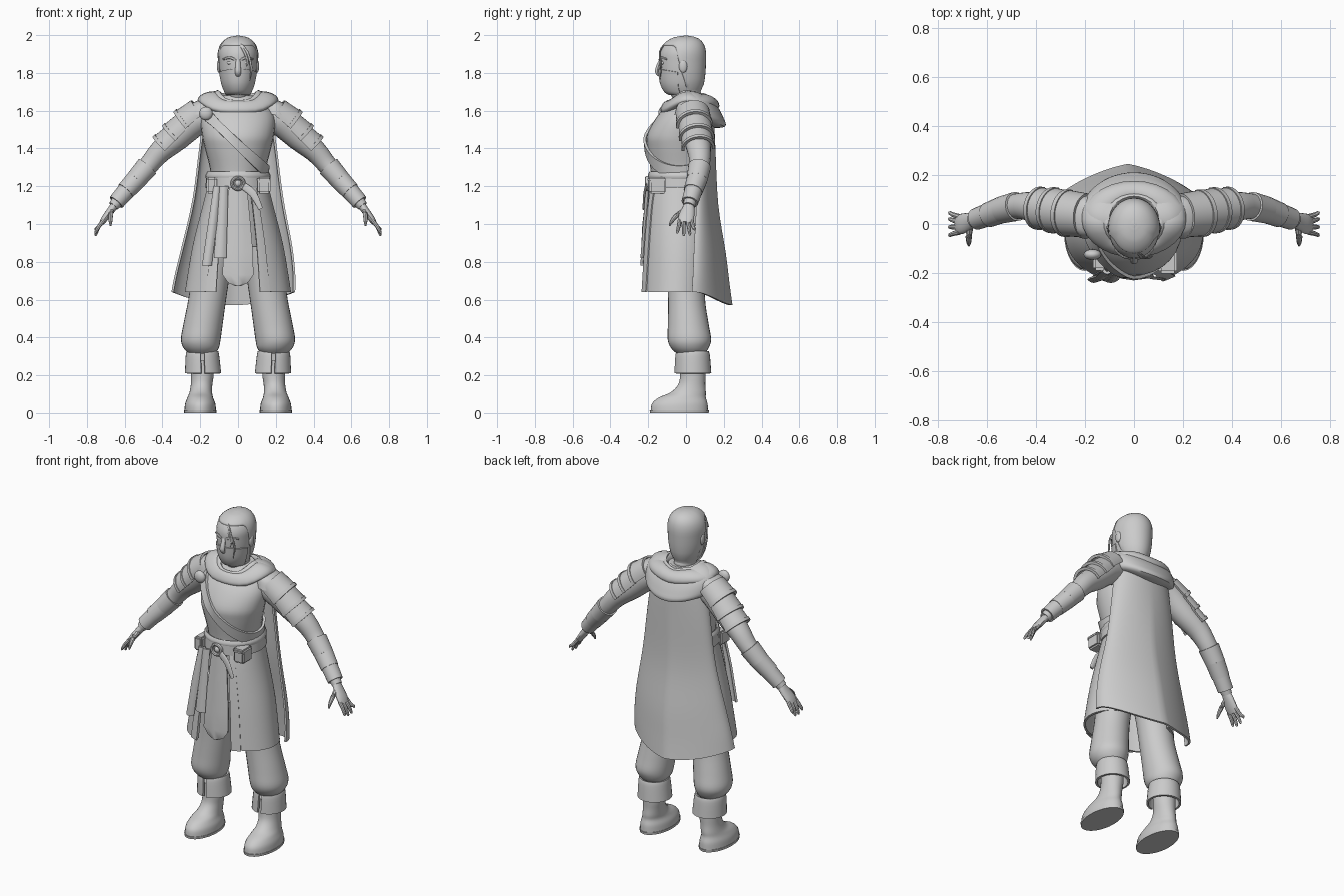
import bpy, bmesh
from math import sin, cos, radians, pi
from mathutils import Vector

if "Cube" in bpy.data.objects:
    bpy.data.objects.remove(bpy.data.objects["Cube"])

GREY = (0.6, 0.6, 0.6, 1)
mat = bpy.data.materials.new("plain grey")
mat.use_nodes = True
mat.diffuse_color = GREY
mat.node_tree.nodes["Principled BSDF"].inputs["Base Color"].default_value = GREY


def finish(name, bm, thick=0, mirror=False, angle=40):
    """Turn a bmesh into a shaded object, with optional thickness and mirror."""
    bmesh.ops.recalc_face_normals(bm, faces=bm.faces)
    me = bpy.data.meshes.new(name)
    bm.to_mesh(me)
    bm.free()
    ob = bpy.data.objects.new(name, me)
    bpy.context.collection.objects.link(ob)
    me.materials.append(mat)
    bpy.ops.object.select_all(action='DESELECT')
    ob.select_set(True)
    bpy.context.view_layer.objects.active = ob
    if thick:
        m = ob.modifiers.new("thickness", 'SOLIDIFY')
        m.thickness, m.offset = thick, 0
    if mirror:
        ob.modifiers.new("mirror", 'MIRROR').use_mirror_merge = False
    for m in list(ob.modifiers):
        bpy.ops.object.modifier_apply(modifier=m.name)
    bpy.ops.object.shade_smooth_by_angle(angle=radians(angle))


def refine(rows, steps=4):
    """Catmull-Rom interpolation of tuples."""
    out = []
    for i in range(len(rows) - 1):
        a, b, c, d = (rows[min(max(i + k, 0), len(rows) - 1)] for k in (-1, 0, 1, 2))
        for s in range(steps):
            t = s / steps
            out.append(tuple(q + t / 2 * (r - p + t * (2*p - 5*q + 4*r - w + t * (3*(q - r) + w - p)))
                             for p, q, r, w in zip(a, b, c, d)))
    return out + [rows[-1]]


def skin(name, rings, closed=True, caps=True, **kw):
    bm = bmesh.new()
    grid = [[bm.verts.new(p) for p in ring] for ring in rings]
    n = len(grid[0])
    for r0, r1 in zip(grid, grid[1:]):
        for j in range(n if closed else n - 1):
            k = (j + 1) % n
            bm.faces.new((r0[j], r0[k], r1[k], r1[j]))
    if closed and caps:
        bm.faces.new(grid[0])
        bm.faces.new(grid[-1])
    finish(name, bm, **kw)


def angles(arc, n):
    if arc is None:
        return [2 * pi * j / n for j in range(n)]
    return [radians(arc[0] + (arc[1] - arc[0]) * j / n) for j in range(n + 1)]


def loft(name, rows, arc=None, n=28, steps=4, warp=None, **kw):
    """Horizontal elliptic rings (cx, cy, z, rx, ry); angle zero is the front."""
    rings = []
    for cx, cy, z, rx, ry in refine(rows, steps):
        ring = [Vector((cx + rx * sin(a), cy - ry * cos(a), z)) for a in angles(arc, n)]
        rings.append([warp(p, a) for p, a in zip(ring, angles(arc, n))] if warp else ring)
    skin(name, rings, closed=arc is None, **kw)


def tube(name, rows, arc=None, n=16, steps=3, **kw):
    """Rings (x, y, z, ru, rv) along a path; angle zero is the upper, outer side."""
    rows = refine(rows, steps)
    pts = [Vector(r[:3]) for r in rows]
    rings = []
    for i, r in enumerate(rows):
        t = (pts[min(i + 1, len(pts) - 1)] - pts[max(i - 1, 0)]).normalized()
        u = Vector((0, 1, 0)) if abs(t.y) < 0.8 else Vector((1, 0, 0))
        u = (u - t * u.dot(t)).normalized()
        v = t.cross(u)
        rings.append([pts[i] + u * r[3] * sin(a) + v * r[4] * cos(a) for a in angles(arc, n)])
    skin(name, rings, closed=arc is None, **kw)


def box(name, loc, size, bevel=0.01):
    bm = bmesh.new()
    bmesh.ops.create_cube(bm, size=1)
    for v in bm.verts:
        v.co = Vector(loc) + Vector(c * s for c, s in zip(v.co, size))
    bmesh.ops.bevel(bm, geom=bm.edges[:], offset=bevel, segments=2, affect='EDGES')
    finish(name, bm)


def ball(name, loc, size, **kw):
    bm = bmesh.new()
    bmesh.ops.create_uvsphere(bm, u_segments=16, v_segments=10, radius=1)
    for v in bm.verts:
        v.co = Vector(loc) + Vector(c * s for c, s in zip(v.co, size))
    finish(name, bm, **kw)


def on_body(rows, a, z, out):
    """Point on a lofted body at a given angle and height."""
    for lo, hi in zip(rows, rows[1:]):
        if lo[2] <= z <= hi[2]:
            f = (z - lo[2]) / (hi[2] - lo[2])
            cx, cy, _, rx, ry = (p + f * (q - p) for p, q in zip(lo, hi))
            return Vector(((rx + out) * sin(a), cy - (ry + out) * cos(a), z))


# Torso
torso = [(0, -.02, .88, .15, .13), (0, -.02, 1.15, .15, .155), (0, -.03, 1.27, .145, .155),
         (0, -.045, 1.4, .175, .16), (0, -.045, 1.47, .19, .162), (0, -.02, 1.56, .195, .14),
         (0, .01, 1.63, .16, .11), (0, .015, 1.68, .08, .08)]
loft("torso", torso)

# Diagonal chest strap
fine_torso = refine(torso)
edges = [[], []]
for a in angles(None, 48):
    z = 1.42
    for _ in range(12):
        z = min(max(0.5 * z + 0.5 * (1.42 - on_body(fine_torso, a, z, 0).x), 1.2), 1.62)
    for edge, dz in zip(edges, (-.034, .034)):
        edge.append(on_body(fine_torso, a, z + dz, .009))
skin("chest_strap", edges, caps=False, thick=.014)
ball("strap_button", (-.17, -.125, 1.585), (.036, .022, .036))

# Belt, buckle and pouches
loft("belt", [(0, -.025, 1.19, .165, .17), (0, -.025, 1.25, .16, .168)], steps=1, caps=False, thick=.016)
loft("belt_sash", [(0, -.025, 1.235, .162, .165), (0, -.025, 1.255, .168, .172),
                   (0, -.025, 1.275, .158, .164)], caps=False, thick=.01)
skin("buckle", [[Vector((r * cos(a), -.205 + .012 * sin(b), 1.215 + r * sin(a)))
                 for b in angles(None, 8) for r in [.031 + .009 * cos(b)]] for a in angles((0, 360), 24)], caps=False)
ball("buckle_stud", (0, -.203, 1.215), (.017, .012, .017))
box("right_pouch", (-.14, -.145, 1.205), (.055, .09, .085))
box("left_pouch", (.138, -.15, 1.205), (.07, .09, .085))
box("left_pouch_flap", (.138, -.155, 1.235), (.076, .095, .03))
tube("belt_tail", [(.03, -.21, 1.2, .006, .02), (.08, -.22, 1.16, .006, .02), (.12, -.225, 1.08, .005, .012)])

# Robe skirt, split at the front
skirt = [(0, -.025, 1.2, .155, .16), (0, -.03, 1.1, .18, .175), (0, -.035, .88, .235, .19), (0, -.045, .64, .275, .195)]
loft("skirt_side", skirt, arc=(25, 150), thick=.012, mirror=True,
     warp=lambda p, a: p + Vector((0, 0, .04 * max(0, 1 - a / .7) * (1.2 - p.z))))
loft("skirt_edge_trim", [(x, y, z, rx + .009, ry + .009) for x, y, z, rx, ry in skirt],
     arc=(24, 36), n=4, thick=.008, mirror=True)


def strip(name, rows, thick=.012):
    """Hanging cloth from rows of (x, y, z, half width)."""
    skin(name, [[Vector((x + w * k, y + .012 * k * k, z)) for k in (-1, -.5, 0, .5, 1)]
                for x, y, z, w in rows], closed=False, thick=thick)


strip("front_tabard", [(0, -.19, 1.2, .045), (0, -.2, 1.05, .06), (0, -.215, .85, .078),
                       (0, -.222, .73, .08), (0, -.224, .69, .05), (0, -.225, .675, .01)])
strip("hanging_strap_inner", [(-.075, -.205, 1.2, .02), (-.085, -.222, 1, .025), (-.095, -.235, .82, .03)])
strip("hanging_strap_outer", [(-.11, -.2, 1.2, .015), (-.135, -.225, 1, .02), (-.165, -.235, .78, .022)])

# Cape, ridged along the spine with a hem that drops at the back
cape = [(0, .05, 1.62, .17, .09), (0, .06, 1.4, .2, .09), (0, .06, 1.13, .235, .105),
        (-.005, .05, .89, .285, .155), (-.015, .045, .74, .312, .18), (-.025, .04, .64, .322, .2)]


def cape_shape(p, a):
    low = max(0, 1.5 - p.z)
    return p + Vector((0, -.036 * low * abs(sin(2 * a)), -.08 * low * cos(a) ** 2))


loft("cape", cape, arc=(88, 272), n=36, thick=.012, warp=cape_shape)


# Cowl and hood
def cowl_tilt(p, a):
    return p + Vector((0, 0, -.055 * max(0, cos(a)) ** 1.5 + .025 * min(0, cos(a)) + .004 * cos(5 * a)))


loft("cowl", [(0, .01, 1.65, .085, .085), (0, .01, 1.695, .11, .1), (0, .015, 1.7, .155, .125),
              (0, .02, 1.68, .2, .148), (0, .02, 1.65, .212, .156), (0, .02, 1.625, .17, .135)],
     warp=cowl_tilt, caps=False)
loft("cowl_fold", [(0, .01, 1.65, .08, .085), (0, .01, 1.705, .1, .1), (0, .01, 1.7, .125, .115),
                   (0, .01, 1.67, .135, .125), (0, .01, 1.64, .11, .11)], warp=cowl_tilt, caps=False)
loft("hood", [(0, .02, 1.7, .1, .09), (0, .025, 1.69, .16, .115), (0, .03, 1.655, .205, .138),
              (0, .035, 1.605, .215, .158), (0, .04, 1.565, .2, .162), (0, .03, 1.56, .16, .11)],
     arc=(80, 280), thick=.012, warp=lambda p, a: p + Vector((0, 0, -.045 * cos(a) ** 2)))

# Head and neck
head = [(0, .01, 1.62, .062, .065), (0, 0, 1.685, .06, .08), (0, -.015, 1.7, .068, .093),
        (0, -.02, 1.74, .084, .11), (0, -.02, 1.8, .096, .118), (0, -.02, 1.86, .101, .121),
        (0, -.018, 1.91, .102, .119), (0, -.012, 1.955, .086, .1), (0, -.005, 1.985, .052, .062),
        (0, 0, 1.997, .008, .01)]
loft("head", head)
loft("face_mask", [(x, y - .002, z, rx + .003, ry + .004) for x, y, z, rx, ry in head[1:5]],
     arc=(-80, 80), thick=.006, warp=lambda p, a: p + Vector((0, 0, .02 * cos(a) * (p.z - 1.685) / .11)))
tube("nose", [(0, -.136, 1.87, .006, .011), (0, -.146, 1.835, .012, .014), (0, -.152, 1.805, .012, .016),
              (0, -.138, 1.785, .008, .012)], n=10)
ball("eye", (.04, -.121, 1.853), (.019, .011, .01), mirror=True)
tube("brow", [(.015, -.139, 1.87, .006, .007), (.045, -.132, 1.881, .006, .007), (.078, -.102, 1.872, .005, .005)],
     n=8, mirror=True)
ball("ear", (.101, -.015, 1.835), (.011, .022, .034), mirror=True)

# Smooth hair following the skull, with loose strands
fine_head = refine(head)


def hair_point(a, t):
    f = min(max((cos(a) + .3) / .75, 0), 1)
    hairline = 1.71 + .235 * f * f * (3 - 2 * f)
    return on_body(fine_head, a, hairline + (1.996 - hairline) * t, .005 * min(1, t * 8))


skin("hair", [[hair_point(a, 1 - (1 - t / 14) ** 1.5) for a in angles(None, 36)] for t in range(15)], angle=60)
for name, x, z in (("long", .07, 1.76), ("short", .05, 1.83)):
    tube("hair_strand_" + name, [(.012, -.112, 1.952, .004, .007), (x * .7, -.14, 1.91, .004, .007),
                                 (x, -.132, (z + 1.9) / 2, .004, .006), (x * .9, -.138, z, .001, .001)], n=8)

# Arms
tube("sleeve", [(.13, .025, 1.575, .07, .075), (.22, .035, 1.55, .08, .08), (.32, .055, 1.46, .072, .07),
                (.41, .07, 1.385, .062, .06), (.47, .073, 1.315, .053, .052), (.53, .06, 1.25, .05, .048),
                (.6, .035, 1.165, .041, .04), (.66, .015, 1.095, .03, .028)], n=20, mirror=True)
for name, p, q, r in (("upper", (.48, .072, 1.305), (.54, .058, 1.235), .055),
                      ("middle", (.535, .06, 1.24), (.595, .037, 1.175), .05),
                      ("lower", (.585, .042, 1.185), (.645, .02, 1.115), .043)):
    tube("bracer_" + name, [(*p, r, r), (*q, r * .92, r * .9)], steps=1, n=20, mirror=True, caps=False, thick=.01)

# Layered shoulder plates
for name, p, q, r in (("upper", (.195, .035, 1.59), (.28, .045, 1.52), .086),
                      ("middle", (.265, .047, 1.525), (.335, .057, 1.455), .083),
                      ("lower", (.32, .055, 1.47), (.39, .065, 1.4), .077)):
    tube("shoulder_plate_" + name, [(*p, r - .002, r - .008), (*q, r + .003, r + .002)], arc=(-98, 98), steps=1,
         n=18, mirror=True, thick=.012)
    tube("shoulder_rim_" + name, [(*Vector(p).lerp(Vector(q), f), r + .007, r + .007) for f in (.82, 1)],
         arc=(-98, 98), steps=1, n=18, mirror=True, thick=.009)
loft("shoulder_cap", [(.2, .03, 1.58, .075, .09), (.19, .03, 1.63, .068, .075), (.16, .03, 1.662, .03, .04)], mirror=True)

# Hands
tube("palm", [(.65, .018, 1.105, .026, .022), (.675, .01, 1.07, .036, .02), (.705, 0, 1.03, .042, .018),
              (.722, -.002, 1.005, .036, .013)], mirror=True)
for name, y, tip, z in (("little", .03, .045, .965), ("ring", .009, .02, .94),
                        ("middle", -.013, -.012, .937), ("index", -.033, -.045, .95)):
    tube(name + "_finger", [(.712, y, 1.02, .011, .011), (.738, (y + tip) / 2, .985, .01, .01),
                            (.752, tip, z + .01, .008, .008), (.754, tip, z, .003, .003)], n=8, mirror=True)
tube("thumb", [(.67, -.01, 1.07, .014, .014), (.675, -.05, 1.045, .012, .013), (.675, -.075, 1.015, .01, .01),
               (.675, -.088, .99, .004, .004)], n=8, mirror=True)

# Baggy trousers, cuffs and boots
loft("trouser_leg", [(.09, -.01, .98, .09, .11), (.14, 0, .75, .1, .1), (.163, .003, .6, .1, .098),
                     (.185, .012, .47, .104, .108), (.197, .018, .39, .105, .115), (.195, .02, .345, .094, .1),
                     (.192, .025, .315, .07, .075)], mirror=True)
loft("cuff", [(.188, .035, .325, .078, .08), (.188, .035, .3, .083, .086), (.185, .036, .21, .09, .092)],
     arc=(6, 354), thick=.012, mirror=True)
loft("boot", [(.2, -.035, .012, .084, .152), (.2, -.033, .05, .08, .147), (.2, -.02, .082, .068, .125),
              (.197, .012, .11, .06, .093), (.193, .03, .15, .057, .072), (.189, .036, .2, .06, .067),
              (.188, .036, .28, .063, .067)], mirror=True)
loft("boot_sole", [(.2, -.035, 0, .085, .155), (.2, -.035, .014, .086, .157)], steps=1, mirror=True)
